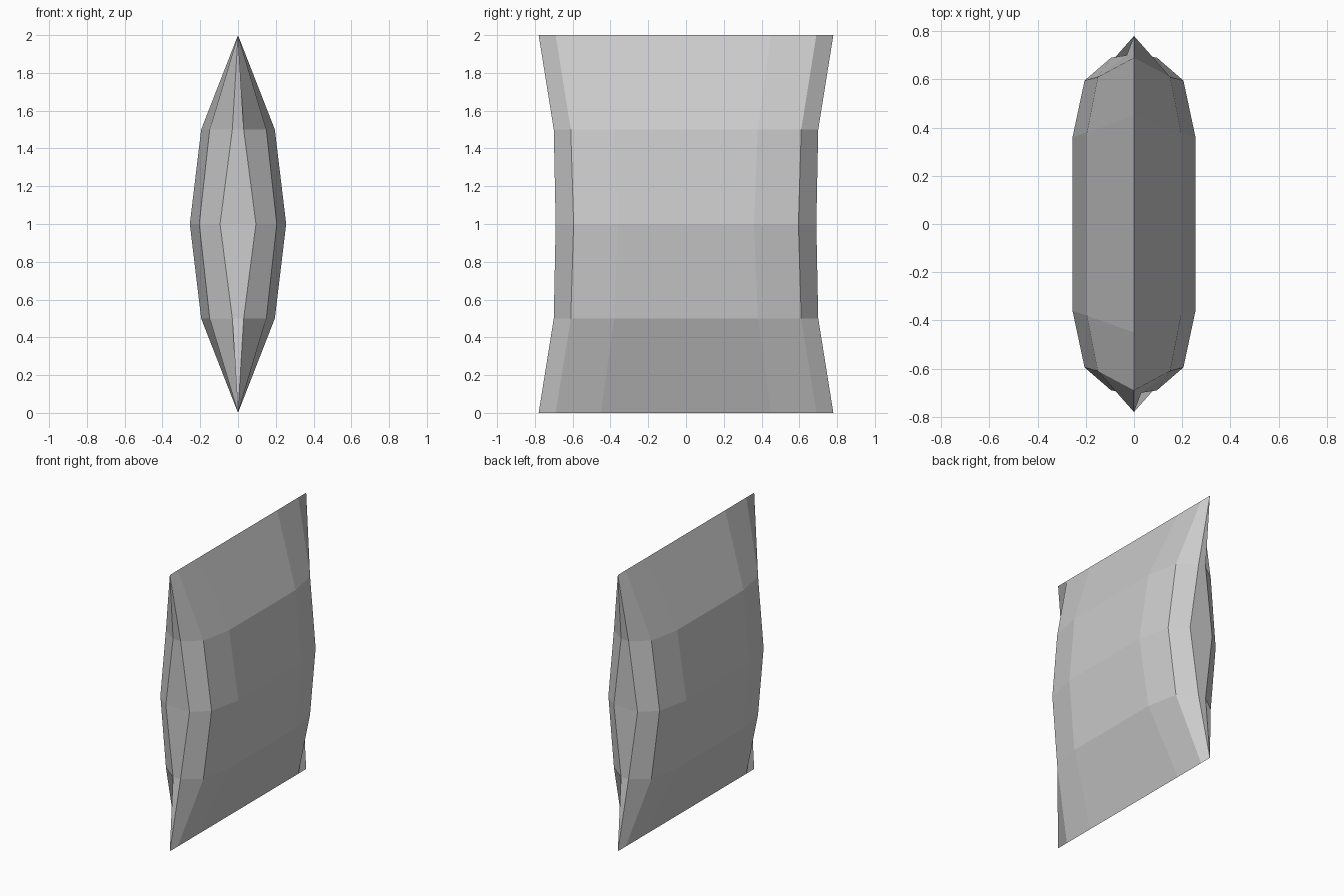
import bpy
import bmesh

cube = bpy.data.objects.get("Cube")
if cube:
    bpy.data.objects.remove(cube, do_unlink=True)

# Plain grey surface
grey = bpy.data.materials.new("plain_grey")
grey.use_nodes = True
colour = (0.6, 0.6, 0.6, 1)
grey.diffuse_color = colour
grey.node_tree.nodes["Principled BSDF"].inputs["Base Color"].default_value = colour

# Quarter outlines (x, y), from the broad face round to the narrow end
seam = [(0, 0.45), (0, 0.69), (0, 0.78)]
shoulder = [(0.195, 0.38), (0.15, 0.61), (0.03, 0.70)]
belly = [(0.255, 0.36), (0.205, 0.595), (0.095, 0.69)]
levels = [(0, seam), (0.5, shoulder), (1, belly), (1.5, shoulder), (2, seam)]


def full_ring(quarter):
    """Mirror a quarter outline into a closed ring."""
    half = quarter + [(-x, y) for x, y in reversed(quarter)]
    return half + [(-x, -y) for x, y in half]


# Pillow body: stacked rings joined by flat faces, pinched shut at both seams
bm = bmesh.new()
rings = [[bm.verts.new((x, y, z)) for x, y in full_ring(q)] for z, q in levels]
for low, high in zip(rings, rings[1:]):
    for i in range(len(low)):
        j = (i + 1) % len(low)
        bm.faces.new((low[i], low[j], high[j], high[i]))
bmesh.ops.remove_doubles(bm, verts=bm.verts, dist=0.0001)
bmesh.ops.recalc_face_normals(bm, faces=bm.faces)

mesh = bpy.data.meshes.new("pillow_body")
bm.to_mesh(mesh)
bm.free()
mesh.materials.append(grey)
body = bpy.data.objects.new("pillow_body", mesh)
bpy.context.collection.objects.link(body)
